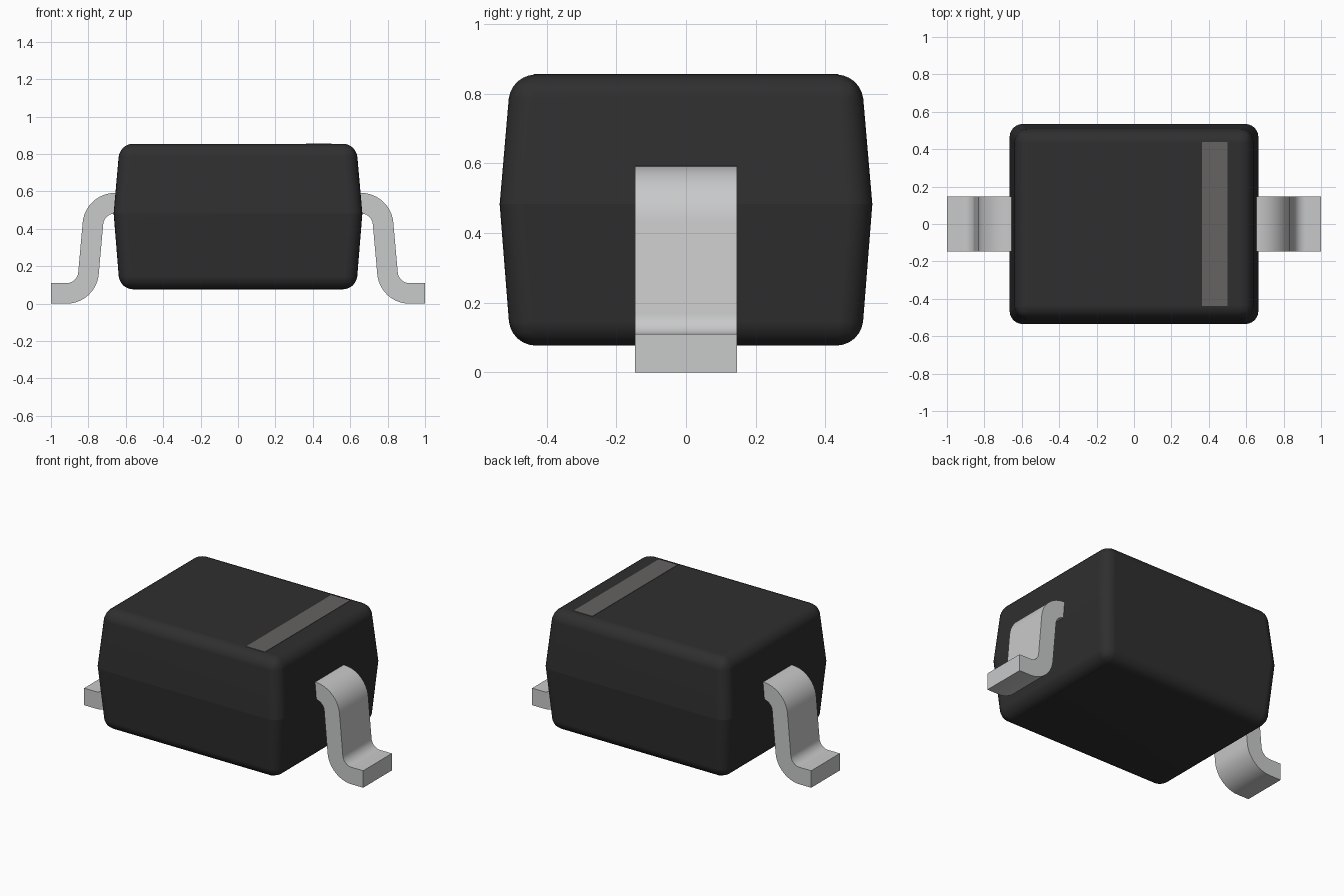
import bpy, bmesh, math
from mathutils import Vector

cube = bpy.data.objects.get("Cube")
if cube:
    bpy.data.objects.remove(cube, do_unlink=True)


def material(name, rgb, rough=0.6):
    m = bpy.data.materials.new(name)
    m.use_nodes = True
    m.diffuse_color = (*rgb, 1)
    shader = next(n for n in m.node_tree.nodes if n.type == 'BSDF_PRINCIPLED')
    shader.inputs["Base Color"].default_value = (*rgb, 1)
    shader.inputs["Roughness"].default_value = rough
    return m


def make_object(name, bm, mat, smooth_angle=None):
    bmesh.ops.recalc_face_normals(bm, faces=bm.faces[:])
    mesh = bpy.data.meshes.new(name)
    bm.to_mesh(mesh)
    bm.free()
    mesh.materials.append(mat)
    obj = bpy.data.objects.new(name, mesh)
    bpy.context.collection.objects.link(obj)
    if smooth_angle:
        bpy.ops.object.select_all(action='DESELECT')
        obj.select_set(True)
        bpy.context.view_layer.objects.active = obj
        bpy.ops.object.shade_smooth_by_angle(angle=math.radians(smooth_angle))
    return obj


black = material("black plastic", (0.028, 0.028, 0.028))
metal = material("tinned metal", (0.58, 0.585, 0.59), 0.4)
grey = material("grey marking", (0.13, 0.125, 0.12))

BOTTOM, SEAM, TOP = 0.077, 0.483, 0.855


# Moulded body: two tapered halves meeting at a seam, with rounded outer edges
def build_body():
    bm = bmesh.new()
    rings = []
    for z, hx, hy in ((BOTTOM, 0.632, 0.503), (SEAM, 0.665, 0.535), (TOP, 0.632, 0.503)):
        rings.append([bm.verts.new((sx * hx, sy * hy, z))
                      for sx, sy in ((-1, -1), (1, -1), (1, 1), (-1, 1))])
    bm.faces.new(rings[0])
    bm.faces.new(rings[2])
    for low, high in zip(rings, rings[1:]):
        for i in range(4):
            j = (i + 1) % 4
            bm.faces.new((low[i], low[j], high[j], high[i]))
    on_seam = lambda e: all(abs(v.co.z - SEAM) < 0.001 for v in e.verts)
    bmesh.ops.bevel(bm, geom=[e for e in bm.edges if not on_seam(e)], offset=0.07,
                    offset_type='OFFSET', segments=6, profile=0.5, affect='EDGES')
    body = make_object("body", bm, black, 35)
    for edge in body.data.edges:
        if all(abs(body.data.vertices[i].co.z - SEAM) < 0.001 for i in edge.vertices):
            edge.use_edge_sharp = True
    normals = body.modifiers.new("even shading", 'WEIGHTED_NORMAL')
    normals.keep_sharp = True


# Polyline whose inner corners are replaced by arcs
def fillet(points, radius, steps=12):
    pts = [Vector(p) for p in points]
    path = [pts[0]]
    for a, b, c in zip(pts, pts[1:], pts[2:]):
        u, v = (a - b).normalized(), (c - b).normalized()
        half = u.angle(v) / 2
        centre = b + (u + v).normalized() * radius / math.sin(half)
        start = b + u * radius / math.tan(half) - centre
        end = b + v * radius / math.tan(half) - centre
        sweep = math.pi - 2 * half
        for i in range(steps + 1):
            t = i / steps
            path.append(centre + (start * math.sin((1 - t) * sweep)
                                  + end * math.sin(t * sweep)) / math.sin(sweep))
    return path + [pts[-1]]


# Bent flat lead: a thick strip swept along the gull-wing path
def build_lead(name, side):
    path = fillet(((0.6, 0.537), (0.766, 0.537), (0.809, 0.055), (1.0, 0.055)), 0.118)
    bm = bmesh.new()
    sections = []
    for i, p in enumerate(path):
        d = (path[min(i + 1, len(path) - 1)] - path[max(i - 1, 0)]).normalized()
        if i in (0, len(path) - 1):
            d = Vector((1, 0))
        n = Vector((-d.y, d.x)) * 0.055
        sections.append([bm.verts.new((side * (p.x + k * n.x), y, p.y + k * n.y))
                         for k, y in ((1, -0.147), (1, 0.147), (-1, 0.147), (-1, -0.147))])
    for a, b in zip(sections, sections[1:]):
        for i in range(4):
            j = (i + 1) % 4
            bm.faces.new((a[i], a[j], b[j], b[i]))
    bm.faces.new(sections[0])
    bm.faces.new(sections[-1])
    make_object(name, bm, metal, 30)


# Polarity band printed across the top
def build_band():
    bm = bmesh.new()
    bmesh.ops.create_cube(bm, size=1)
    for v in bm.verts:
        v.co = (0.432 + v.co.x * 0.135, v.co.y * 0.875, TOP + v.co.z * 0.004)
    make_object("polarity_band", bm, grey)


build_body()
build_lead("left_lead", 1)
build_lead("right_lead", -1)
build_band()
